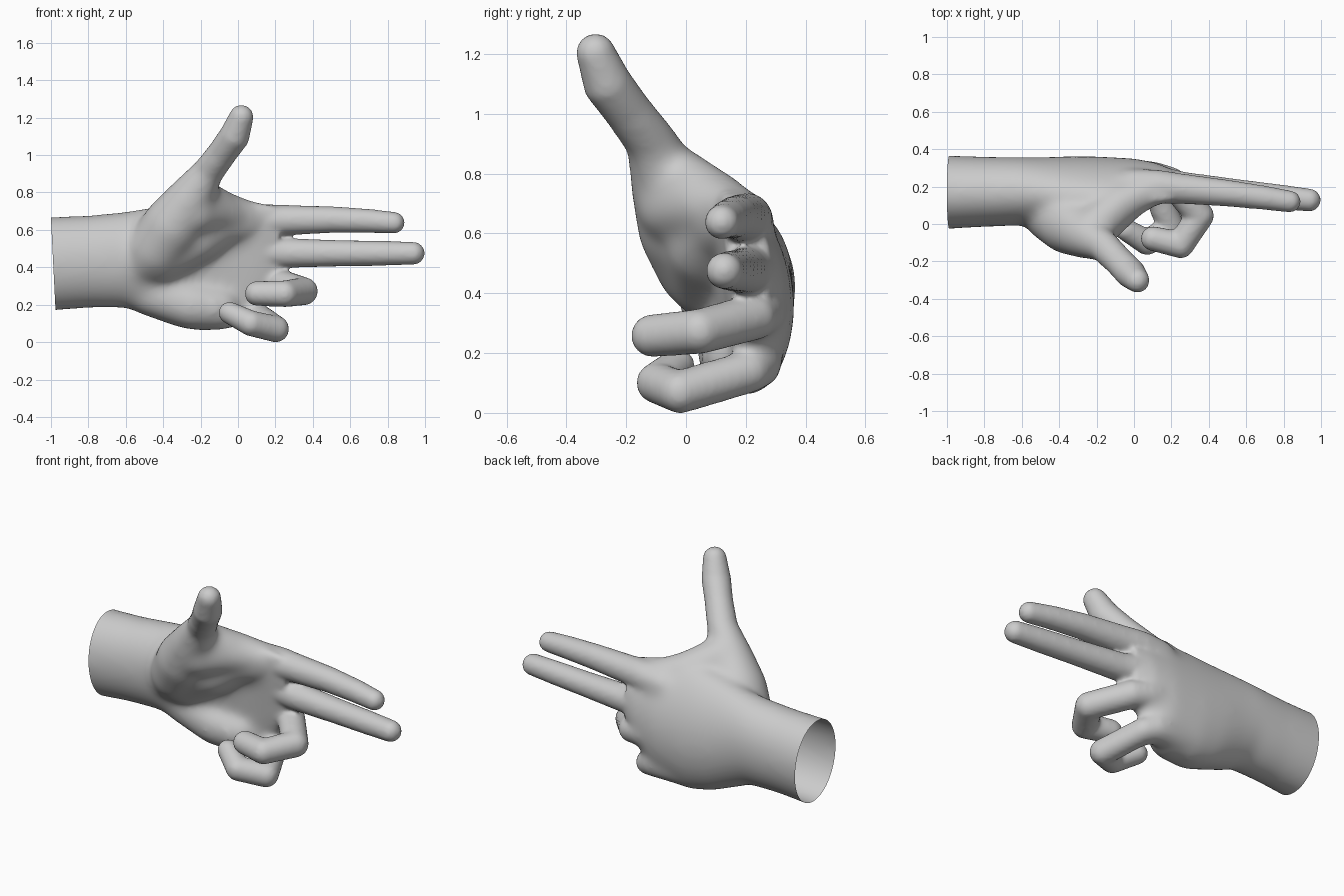
import bpy, bmesh, math
from mathutils import Vector, Matrix

bm = bmesh.new()


def limb(points):
    """Tapered round limb along (x, y, z, radius) points."""
    for a, b in zip(points, points[1:]):
        pa, pb = Vector(a[:3]), Vector(b[:3])
        n = max(2, math.ceil((pb - pa).length / 0.02))
        for i in range(n + 1):
            t = i / n
            r = a[3] + (b[3] - a[3]) * t
            bmesh.ops.create_icosphere(bm, subdivisions=3, radius=r,
                                       matrix=Matrix.Translation(pa.lerp(pb, t)))


def loft(sections, n=40):
    """Closed loft along x; sections are x, z centre, half height, y centre, half depth, tilt, bend."""
    rings = []
    for x, zc, hz, yc, hy, tilt, bend in sections:
        ring = []
        for i in range(n):
            a = 2 * math.pi * i / n
            u, v = math.cos(a), math.sin(a)
            ring.append(bm.verts.new((x, yc + hy * v + tilt * u - bend * u * u, zc + hz * u)))
        rings.append(ring)
    for r0, r1 in zip(rings, rings[1:]):
        for i in range(n):
            j = (i + 1) % n
            bm.faces.new((r0[i], r0[j], r1[j], r1[i]))
    bm.faces.new(rings[0][::-1])
    bm.faces.new(rings[-1])


# wrist and palm
loft([(-1.10, .415, .260, .170, .200, 0, 0),
      (-1.00, .418, .252, .170, .197, 0, 0),
      (-0.80, .430, .248, .172, .188, 0, 0),
      (-0.60, .440, .258, .175, .183, 0, 0),
      (-0.50, .430, .285, .185, .172, -.01, .01),
      (-0.35, .415, .328, .205, .155, -.03, .03),
      (-0.20, .412, .355, .228, .130, -.04, .05),
      (0.00, .425, .345, .236, .112, -.04, .06),
      (0.12, .470, .275, .225, .098, -.04, .05),
      (0.22, .520, .200, .210, .072, -.03, .03)])

# thumb with its fleshy base
limb([(-.52, .12, .42, .135), (-.43, .06, .50, .165), (-.35, .00, .62, .165),
      (-.26, -.06, .76, .128), (-.165, -.115, .90, .086), (-.085, -.195, 1.01, .079),
      (-.02, -.262, 1.10, .082), (.018, -.302, 1.203, .066)])
# inner side of the thumb base and web to the index finger
limb([(-.42, .08, .46, .15), (-.22, .07, .56, .14), (-.10, .12, .62, .12), (.04, .165, .635, .095)])
limb([(-.24, -.03, .70, .14), (-.12, .06, .70, .12), (.02, .16, .66, .095)])
limb([(-.22, -.03, .77, .12), (-.08, .10, .705, .105), (.08, .18, .655, .092)])
# index finger
limb([(.00, .215, .64, .085), (.12, .20, .648, .092), (.24, .19, .652, .082),
      (.50, .165, .655, .072), (.70, .14, .648, .065), (.833, .12, .638, .059)])
# middle finger
limb([(.00, .235, .49, .085), (.14, .218, .485, .090), (.26, .20, .476, .080),
      (.55, .17, .475, .071), (.78, .145, .475, .067), (.937, .128, .475, .062)])
# ring finger, curled
limb([(-.10, .26, .36, .085), (.10, .252, .338, .085), (.20, .225, .320, .078),
      (.352, .045, .272, .076), (.25, -.112, .258, .072), (.102, -.078, .260, .067)])
# little finger, curled
limb([(-.30, .20, .21, .115), (-.15, .205, .18, .115), (.03, .24, .165, .085),
      (.10, .21, .138, .075), (.202, -.02, .070, .072), (.07, -.098, .100, .069),
      (-.045, -.03, .157, .060)])
# heel of the hand
limb([(-.48, .17, .26, .12), (-.25, .165, .195, .13), (-.10, .18, .18, .12)])

mesh = bpy.data.meshes.new("hand")
bmesh.ops.recalc_face_normals(bm, faces=bm.faces)
bm.to_mesh(mesh)
bm.free()
hand = bpy.data.objects.new("hand", mesh)
bpy.context.collection.objects.link(hand)
bpy.context.view_layer.objects.active = hand
hand.select_set(True)

# fuse into one skin
rem = hand.modifiers.new("fuse", 'REMESH')
rem.mode = 'VOXEL'
rem.voxel_size = 0.012
bpy.ops.object.modifier_apply(modifier=rem.name)

# soften the palm more than the fingers
group = hand.vertex_groups.new(name="palm")
for v in hand.data.vertices:
    w = min(1, max(0, (.18 - v.co.x) / .15)) * min(1, max(0, (.95 - v.co.z) / .12))
    if v.co.y < .06 and v.co.x > -.14 and v.co.z < .4:
        w = 0
    group.add([v.index], w, 'REPLACE')
for name, count, vg in (("soften_palm", 70, "palm"), ("soften_all", 8, "")):
    sm = hand.modifiers.new(name, 'SMOOTH')
    sm.factor, sm.iterations, sm.vertex_group = 0.5, count, vg
    bpy.ops.object.modifier_apply(modifier=sm.name)

# open cut at the wrist
bm = bmesh.new()
bm.from_mesh(hand.data)
bmesh.ops.bisect_plane(bm, geom=bm.verts[:] + bm.edges[:] + bm.faces[:],
                       plane_co=(-1, 0, .66), plane_no=(1, 0, .05), clear_inner=True)
for f in bm.faces:
    f.smooth = True
bm.to_mesh(hand.data)
bm.free()
